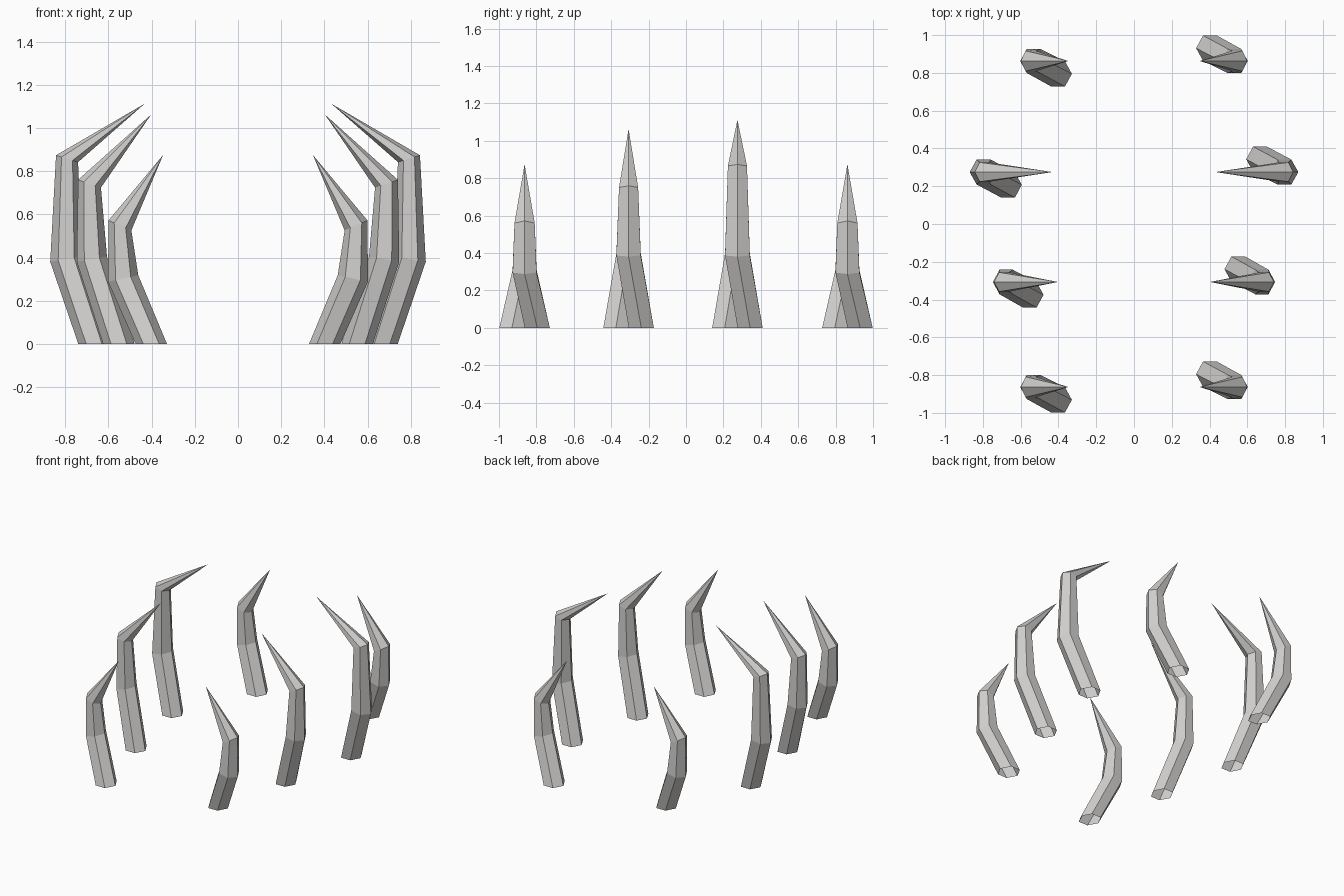
import bpy, bmesh, math

if "Cube" in bpy.data.objects:
    bpy.data.objects.remove(bpy.data.objects["Cube"])

bone = bpy.data.materials.new("pale grey")
bone.diffuse_color = (0.64, 0.63, 0.62, 1)
bone.use_nodes = True
bone.node_tree.nodes["Principled BSDF"].inputs["Base Color"].default_value = bone.diffuse_color

# Each spike: name, y, rings (x, twist in y, z, half width x, half width y, tilt of outer edge), tip (x, z)
LEAN = 0.068
large = ([(0.667, LEAN, 0, 0.073, 0.067, 0), (0.796, 0, 0.393, 0.074, 0.066, -0.012),
          (0.792, 0, 0.858, 0.051, 0.051, 0.016)], (0.432, 1.113))
medium = ([(0.552, LEAN, 0, 0.073, 0.067, 0), (0.677, 0, 0.393, 0.070, 0.065, -0.012),
           (0.688, 0, 0.742, 0.053, 0.051, 0.018)], (0.402, 1.063))
small = ([(0.402, LEAN, 0, 0.073, 0.067, 0), (0.532, 0, 0.303, 0.070, 0.064, -0.015),
          (0.547, 0, 0.549, 0.053, 0.054, 0.023)], (0.347, 0.875))
rows = [("front", -0.863, small), ("middle_front", -0.307, medium),
        ("middle_back", 0.275, large), ("back", 0.863, small)]


def spike(name, side, y, shape):
    """Bent six-sided spike, open at the foot; left ones are the right ones turned half round."""
    rings, tip = shape
    bm = bmesh.new()
    loops = []
    for x, dy, z, rx, ry, tilt in rings:
        loop = []
        for i in range(6):
            c = math.cos(i * math.pi / 3)
            s = math.sin(i * math.pi / 3) / math.sin(math.pi / 3)
            loop.append(bm.verts.new((side * (x + rx * c), y + side * (dy + ry * s), z + tilt * c)))
        loops.append(loop)
    point = bm.verts.new((side * tip[0], y, tip[1]))
    for i in range(6):
        j = (i + 1) % 6
        for a, b in zip(loops, loops[1:]):
            bm.faces.new((a[i], a[j], b[j], b[i]))
        bm.faces.new((loops[-1][i], loops[-1][j], point))
    bm.normal_update()
    mesh = bpy.data.meshes.new(name)
    bm.to_mesh(mesh)
    bm.free()
    mesh.materials.append(bone)
    bpy.context.collection.objects.link(bpy.data.objects.new(name, mesh))


# Two facing rows of four spikes
for label, y, shape in rows:
    for side_name, side in (("right", 1), ("left", -1)):
        spike(f"{label}_{side_name}_spike", side, y, shape)
